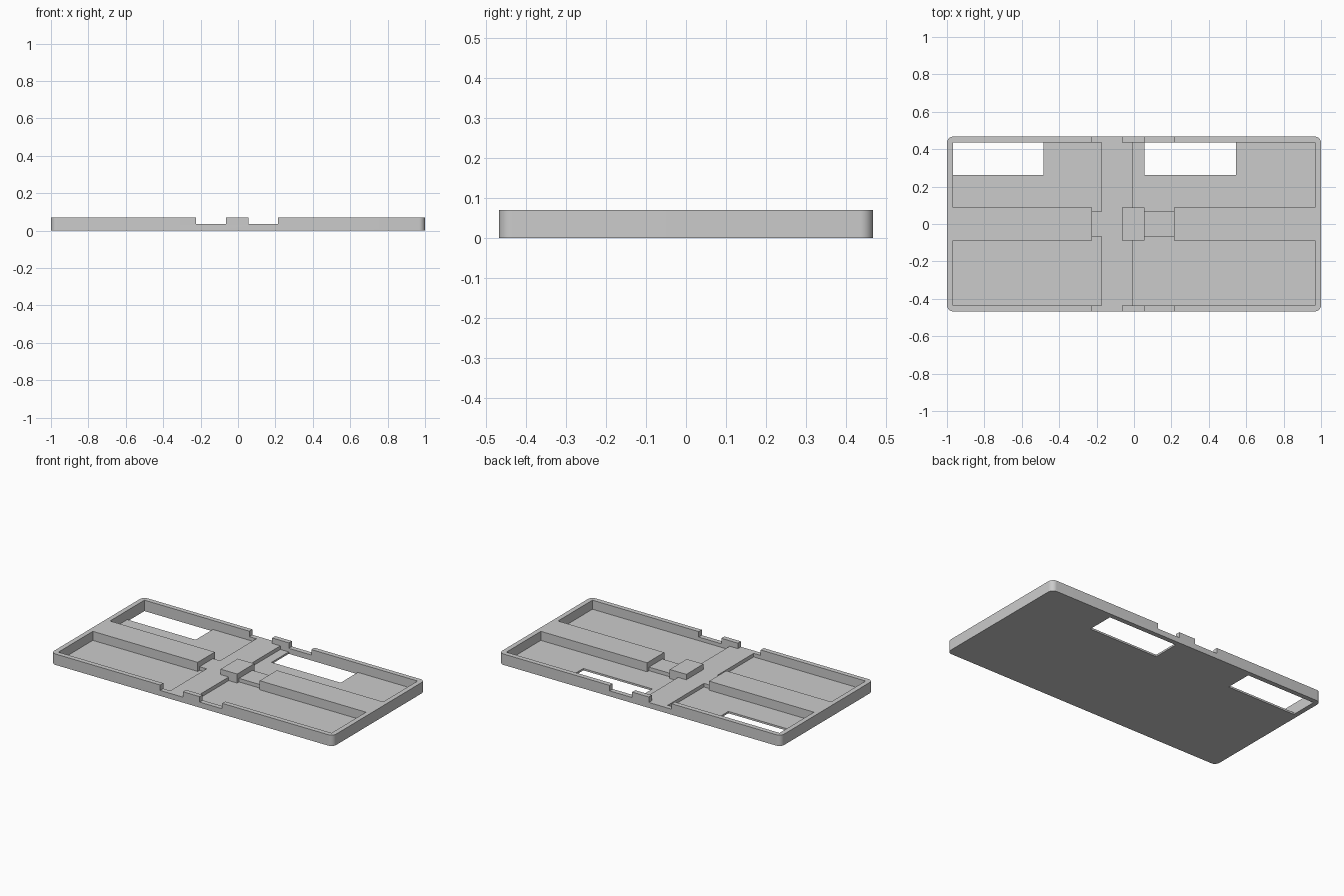
import bpy, bmesh, math

if "Cube" in bpy.data.objects:
    bpy.data.objects.remove(bpy.data.objects["Cube"])

TOP, LEDGE, FLOOR = 0.07, 0.035, 0.012
HX, HY, R = 1.0, 0.467, 0.033        # outer half sizes and corner radius
IX, IY = 0.969, 0.436                # inner face of the rim
BAR, LINK = 0.087, 0.068             # half widths of centre bar and low link

grey = bpy.data.materials.new("plain grey")
grey.diffuse_color = (0.6, 0.6, 0.6, 1)
grey.use_nodes = True
grey.node_tree.nodes["Principled BSDF"].inputs["Base Color"].default_value = grey.diffuse_color


def prism(name, pts, z0, z1):
    """Extrude a plan outline from z0 to z1."""
    bm = bmesh.new()
    face = bm.faces.new([bm.verts.new((x, y, z0)) for x, y in pts])
    ext = bmesh.ops.extrude_face_region(bm, geom=[face])
    for v in ext["geom"]:
        if isinstance(v, bmesh.types.BMVert):
            v.co.z = z1
    bmesh.ops.recalc_face_normals(bm, faces=bm.faces)
    me = bpy.data.meshes.new(name)
    bm.to_mesh(me)
    bm.free()
    me.materials.append(grey)
    ob = bpy.data.objects.new(name, me)
    bpy.context.collection.objects.link(ob)
    return ob


def rect(x0, x1, y0, y1):
    return [(x0, y0), (x1, y0), (x1, y1), (x0, y1)]


# Solid slab with rounded upright corners
outline = []
for i, (sx, sy) in enumerate([(1, 1), (-1, 1), (-1, -1), (1, -1)]):
    for k in range(9):
        a = math.radians(90 * i + 90 * k / 8)
        outline.append((sx * (HX - R) + R * math.cos(a), sy * (HY - R) + R * math.sin(a)))
tray = prism("tray", outline, 0, TOP)

cutters = []

# Shallow cross channels that also notch the long rims
for x0, x1 in ((-0.225, -0.063), (0.055, 0.215)):
    cutters.append(prism("channel_cutter", rect(x0, x1, -0.6, 0.6), LEDGE, 0.2))

left = [(-IX, IY), (-0.175, IY), (-0.175, LINK), (-0.225, LINK), (-0.225, BAR), (-IX, BAR)]
right = [(-0.005, IY), (IX, IY), (IX, BAR), (0.215, BAR), (0.215, LINK),
         (0.055, LINK), (0.055, BAR), (-0.005, BAR)]
for s in (1, -1):
    # Ledge beside the centre block
    cutters.append(prism("ledge_cutter", rect(-0.1, 0.02, *sorted((s * BAR, s * IY))), LEDGE, 0.2))
    # Deep pockets either side of the centre bar
    for shape in (left, right):
        cutters.append(prism("pocket_cutter", [(x, s * y) for x, y in shape], FLOOR, 0.2))

# Windows through the floor along the back rim
for x0, x1 in ((-IX, -0.484), (0.055, 0.545)):
    cutters.append(prism("window_cutter", rect(x0, x1, 0.262, IY), -0.1, 0.2 if x0 < 0 else 0.03))

# Carve the tray
bpy.context.view_layer.objects.active = tray
tray.select_set(True)
for c in cutters:
    c.hide_render = True
    m = tray.modifiers.new("carve", "BOOLEAN")
    m.operation, m.solver, m.object = "DIFFERENCE", "EXACT", c
    bpy.ops.object.modifier_apply(modifier=m.name)
for c in cutters:
    bpy.data.objects.remove(c)

bpy.ops.object.shade_smooth_by_angle(angle=math.radians(30))
